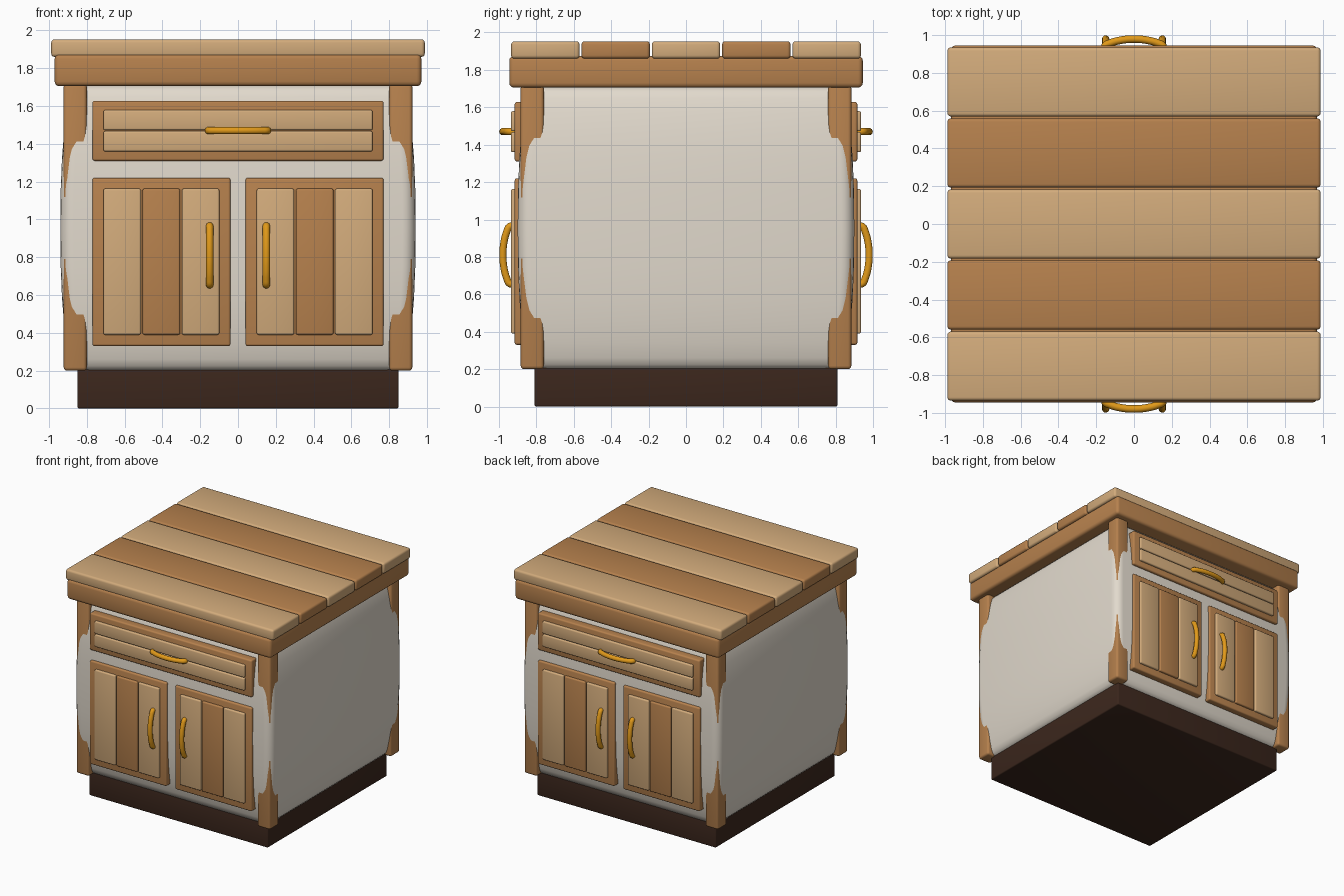
import bpy, bmesh
from math import sin, cos, pi, radians

if "Cube" in bpy.data.objects:
    bpy.data.objects.remove(bpy.data.objects["Cube"])


def material(name, rgb):
    m = bpy.data.materials.new(name)
    m.diffuse_color = (*rgb, 1)
    m.use_nodes = True
    m.node_tree.nodes["Principled BSDF"].inputs["Base Color"].default_value = m.diffuse_color
    return m


LIGHT = material("light_wood", (0.65, 0.41, 0.20))
DARK = material("dark_wood", (0.47, 0.22, 0.075))
CREAM = material("cream_paint", (0.76, 0.70, 0.61))
PLINTH = material("plinth_brown", (0.045, 0.020, 0.012))
GOLD = material("gold", (0.75, 0.32, 0.01))


def finish(bm, name, mat):
    bmesh.ops.recalc_face_normals(bm, faces=bm.faces[:])
    me = bpy.data.meshes.new(name)
    bm.to_mesh(me)
    bm.free()
    me.materials.append(mat)
    ob = bpy.data.objects.new(name, me)
    bpy.context.collection.objects.link(ob)
    bpy.context.view_layer.objects.active = ob
    bpy.ops.object.select_all(action='DESELECT')
    ob.select_set(True)
    bpy.ops.object.shade_smooth_by_angle(angle=radians(35))
    return ob


def block(name, x, y, z, mat, bevel=0.015):
    """Rounded box from (min, max) ranges."""
    bm = bmesh.new()
    bmesh.ops.create_cube(bm, size=1)
    for v in bm.verts:
        v.co = [r[0] if c < 0 else r[1] for c, r in zip(v.co, (x, y, z))]
    bmesh.ops.bevel(bm, geom=bm.edges[:], offset=bevel, segments=3,
                    profile=0.5, affect='EDGES')
    return finish(bm, name, mat)


def side_range(s, a, b):
    return tuple(sorted((s * a, s * b)))


def handle(name, centre, vertical, s):
    """Bowed tube handle; s is the side in y it faces."""
    path = [(-0.155, 0.915), (-0.153, 0.943), (-0.125, 0.958), (-0.07, 0.973),
            (0, 0.979), (0.07, 0.973), (0.125, 0.958), (0.153, 0.943), (0.155, 0.915)]
    cu = bpy.data.curves.new(name, 'CURVE')
    cu.dimensions = '3D'
    cu.bevel_depth = 0.02
    cu.bevel_resolution = 3
    cu.resolution_u = 4
    cu.use_fill_caps = True
    sp = cu.splines.new('BEZIER')
    sp.bezier_points.add(len(path) - 1)
    for p, (t, y) in zip(sp.bezier_points, path):
        p.co = (0, s * y, t) if vertical else (t, s * y, 0)
        p.handle_left_type = p.handle_right_type = 'AUTO'
    cu.materials.append(GOLD)
    ob = bpy.data.objects.new(name, cu)
    ob.location = (centre[0], 0, centre[1])
    bpy.context.collection.objects.link(ob)


# Plinth
block("plinth", (-0.85, 0.85), (-0.81, 0.81), (0, 0.24), PLINTH, 0.01)

# Bulging body: stacked rounded rectangles
half = [(0.20, 0.105), (0.206, 0.085), (0.225, 0.066), (0.26, 0.053), (0.34, 0.036),
        (0.45, 0.020), (0.58, 0.009), (0.75, 0.002), (0.955, 0)]
levels = half + [(1.91 - z, i) for z, i in reversed(half[:-1])]
bm = bmesh.new()
rings = []
R, N = 0.07, 5
for z, inset in levels:
    ring = []
    for q, (sx, sy) in enumerate(((1, 1), (-1, 1), (-1, -1), (1, -1))):
        for k in range(N + 1):
            a = (q + k / N) * pi / 2
            ring.append(bm.verts.new((sx * (0.94 - inset - R) + R * cos(a),
                                      sy * (0.90 - inset - R) + R * sin(a), z)))
    rings.append(ring)
for lo, hi in zip(rings, rings[1:]):
    for i in range(len(lo)):
        j = (i + 1) % len(lo)
        bm.faces.new((lo[i], lo[j], hi[j], hi[i]))
bm.faces.new(rings[0])
bm.faces.new(rings[-1])
finish(bm, "body", CREAM)

# Corner posts, partly swallowed by the body bulge
for sx in (-1, 1):
    for sy in (-1, 1):
        block("corner_post", side_range(sx, 0.80, 0.922), side_range(sy, 0.76, 0.884),
              (0.2, 1.72), DARK, 0.018)

# Worktop frame and planks
block("top_frame", (-0.97, 0.97), (-0.945, 0.945), (1.705, 1.875), DARK, 0.025)
for i in range(5):
    c = (i - 2) * 0.376
    block("top_plank", (-0.988, 0.988), (c - 0.183, c + 0.183), (1.86, 1.953),
          DARK if i % 2 else LIGHT, 0.018)

# Drawer and doors on front and back
for s in (-1, 1):
    slab, plank = side_range(s, 0.84, 0.916), side_range(s, 0.88, 0.936)
    block("drawer_frame", (-0.77, 0.77), slab, (1.31, 1.628), DARK, 0.012)
    for z in (1.36, 1.472):
        block("drawer_plank", (-0.712, 0.712), plank, (z, z + 0.107), LIGHT, 0.01)
    handle("drawer_handle", (0, 1.47), False, s)
    for sx in (-1, 1):
        block("door_frame", side_range(sx, 0.04, 0.77), slab, (0.33, 1.22), DARK, 0.012)
        for i in range(3):
            x = 0.099 + i * 0.2075
            block("door_plank", side_range(sx, x, x + 0.198), plank, (0.39, 1.163),
                  DARK if i == 1 else LIGHT, 0.01)
        handle("door_handle", (sx * 0.15, 0.81), True, s)
